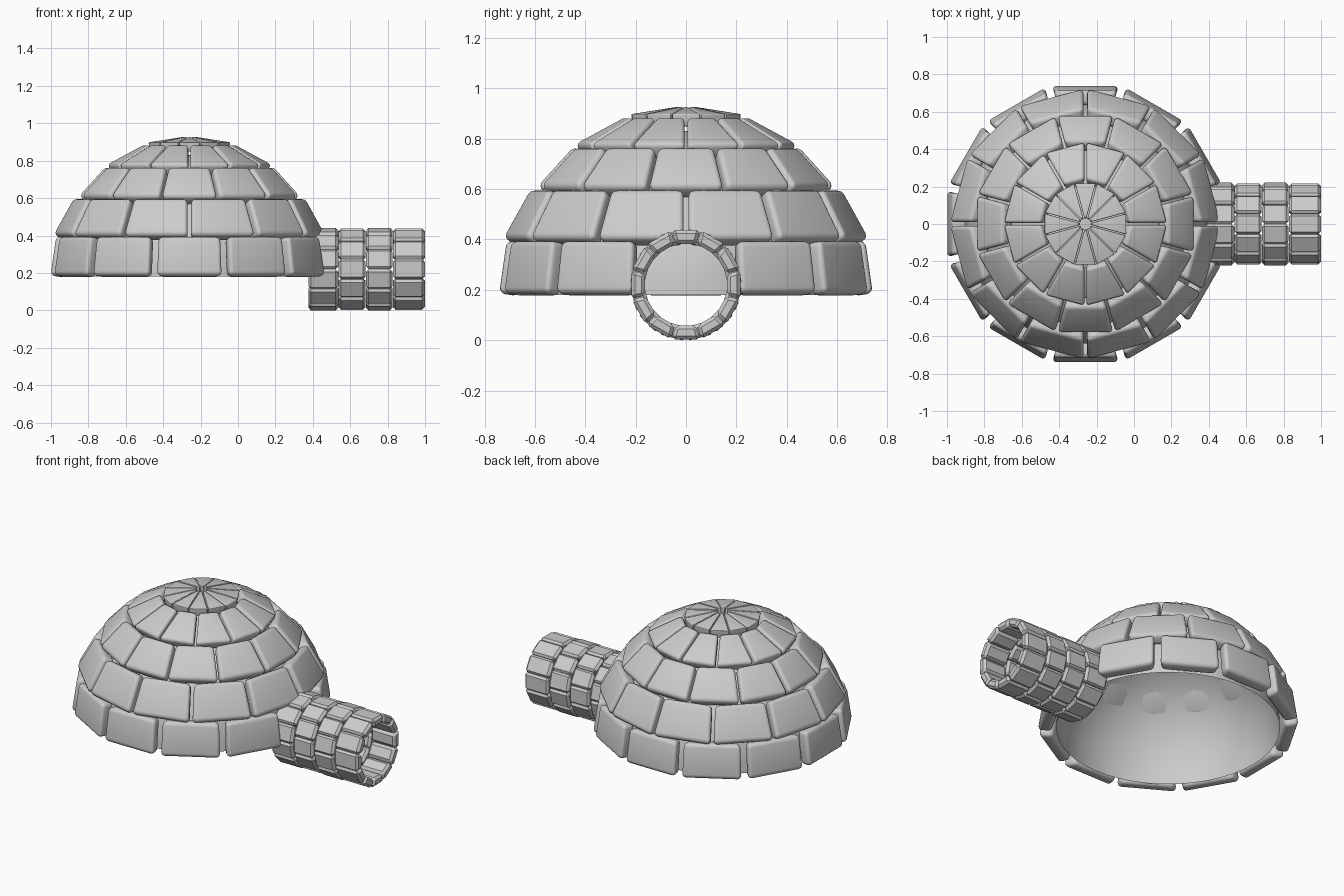
import bpy, bmesh
from math import tan, pi
from mathutils import Matrix, Vector

if "Cube" in bpy.data.objects:
    bpy.data.objects.remove(bpy.data.objects["Cube"])

N = 12
CX, CZ = -0.26, 0.18          # dome centre


def block_ring(name, p1, p2, thick, gap, place, offset, bevel, segs, skip=()):
    """Ring of N flat blocks; p1, p2 are (radius, height) of the outer face."""
    bm = bmesh.new()
    dr, dz = p2[0] - p1[0], p2[1] - p1[1]
    n = Vector((dz, -dr)).normalized() * thick
    profile = [Vector(p1), Vector(p2), Vector(p2) - n, Vector(p1) - n]
    for i in range(N):
        if i in skip:
            continue
        rot = Matrix.Rotation((i + offset) * 2 * pi / N, 4, 'Z')
        sides = []
        for s in (-1, 1):
            sides.append([bm.verts.new(place @ rot @ Vector(
                (p.x, s * max(p.x * tan(pi / N) - gap, 0.003), p.y))) for p in profile])
        a, b = sides
        bm.faces.new(a)
        bm.faces.new(b[::-1])
        for k in range(4):
            j = (k + 1) % 4
            bm.faces.new((a[k], b[k], b[j], a[j]))
    bmesh.ops.recalc_face_normals(bm, faces=bm.faces)
    finish(name, bm, bevel, segs)


def finish(name, bm, bevel=0, segs=1):
    me = bpy.data.meshes.new(name)
    bm.to_mesh(me)
    bm.free()
    ob = bpy.data.objects.new(name, me)
    bpy.context.collection.objects.link(ob)
    if bevel:
        m = ob.modifiers.new("Bevel", 'BEVEL')
        m.width, m.segments = bevel, segs
        m.limit_method = 'NONE'
    if segs > 1 or not bevel:
        me.shade_smooth()
    return ob


# Dome courses, staggered; the lowest leaves a doorway on the tunnel side
dome = Matrix.Translation((CX, 0, 0))
courses = [
    ("dome_course_1", (0.742, 0.186), (0.712, 0.396), 0.08, 0.021, 0, 0.025, (0,)),
    ("dome_course_2", (0.708, 0.405), (0.602, 0.603), 0.08, 0.010, 0.5, 0.025, ()),
    ("dome_course_3", (0.588, 0.612), (0.443, 0.772), 0.08, 0.006, 0, 0.025, ()),
    ("dome_course_4", (0.428, 0.780), (0.235, 0.888), 0.07, 0.006, 0.5, 0.018, ()),
    ("dome_cap", (0.218, 0.898), (0.035, 0.927), 0.05, 0.003, 0, 0.008, ()),
]
for name, p1, p2, t, gap, off, bev, skip in courses:
    block_ring(name, p1, p2, t, gap, dome, off, bev, 4, skip)

# Smooth inner shell
bm = bmesh.new()
bmesh.ops.create_uvsphere(bm, u_segments=48, v_segments=32, radius=0.651)
bmesh.ops.delete(bm, geom=[v for v in bm.verts if v.co.z < -0.001], context='VERTS')
bmesh.ops.translate(bm, verts=bm.verts, vec=(CX, 0, CZ))
finish("inner_shell", bm)

# Entrance tunnel: four staggered rings of chamfered blocks along x
tunnel = Matrix.Translation((0, 0, 0.22)) @ Matrix.Rotation(pi / 2, 4, 'Y')
edges = [0.375, 0.537, 0.683, 0.828, 1.0]
for i in range(4):
    block_ring(f"tunnel_ring_{i + 1}", (0.217, edges[i] + 0.001), (0.217, edges[i + 1] - 0.001),
               0.055, 0.001, tunnel, 0.5 if i % 2 == 0 else 0, 0.014, 1)
